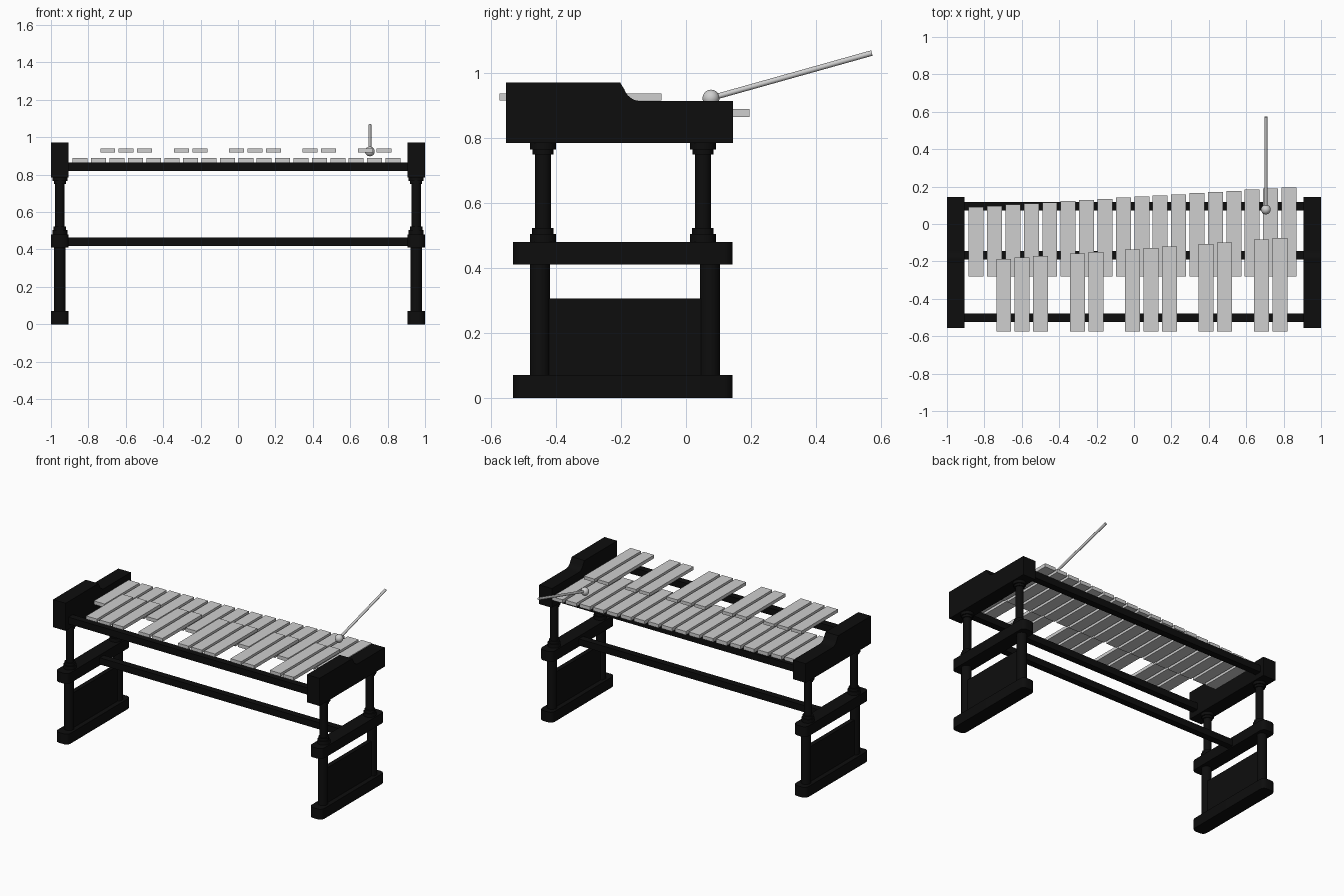
import bpy, bmesh, math
from mathutils import Vector

if "Cube" in bpy.data.objects:
    bpy.data.objects.remove(bpy.data.objects["Cube"])


def material(name, rgb):
    m = bpy.data.materials.new(name)
    m.diffuse_color = (*rgb, 1)
    m.use_nodes = True
    m.node_tree.nodes["Principled BSDF"].inputs["Base Color"].default_value = m.diffuse_color
    return m


BLACK = material("black lacquer", (0.004, 0.004, 0.004))
SILVER = material("silver metal", (0.62, 0.62, 0.62))


def finish(name, bm, mat, smooth=False):
    bmesh.ops.recalc_face_normals(bm, faces=bm.faces)
    me = bpy.data.meshes.new(name)
    bm.to_mesh(me)
    bm.free()
    me.materials.append(mat)
    ob = bpy.data.objects.new(name, me)
    bpy.context.collection.objects.link(ob)
    if smooth:
        bpy.ops.object.select_all(action='DESELECT')
        ob.select_set(True)
        bpy.context.view_layer.objects.active = ob
        bpy.ops.object.shade_smooth_by_angle(angle=math.radians(35))
    return ob


def box(name, x, y, z, mat, round_corners=0):
    """Box from (min, max) ranges, optionally with rounded upright edges."""
    bm = bmesh.new()
    bmesh.ops.create_cube(bm, size=1)
    for v in bm.verts:
        v.co = [r[0] if c < 0 else r[1] for c, r in zip(v.co, (x, y, z))]
    if round_corners:
        upright = [e for e in bm.edges
                   if abs(e.verts[0].co.z - e.verts[1].co.z) > 1e-4]
        bmesh.ops.bevel(bm, geom=upright, offset=round_corners, segments=5,
                        profile=0.5, affect='EDGES')
    return finish(name, bm, mat, round_corners > 0)


def turned(name, x, y, profile, mat, sides=24):
    """Turned post: (radius, z) profile revolved around an upright axis."""
    bm = bmesh.new()
    rings = []
    for r, z in profile:
        rings.append([bm.verts.new((x + r * math.cos(2 * math.pi * i / sides),
                                    y + r * math.sin(2 * math.pi * i / sides), z))
                      for i in range(sides)])
    for a, b in zip(rings, rings[1:]):
        for i in range(sides):
            j = (i + 1) % sides
            bm.faces.new((a[i], a[j], b[j], b[i]))
    bm.faces.new(rings[0])
    bm.faces.new(rings[-1])
    return finish(name, bm, mat, True)


# Side profile of the end blocks, with a concave step down to the back
cap = [(-0.555, 0.785), (0.145, 0.785), (0.145, 0.915)]
cap += [(-0.14 - 0.053 * math.sin(a), 0.968 - 0.053 * math.cos(a))
        for a in (math.radians(12 * i) for i in range(7))]
cap += [(-0.203, 0.972), (-0.555, 0.972)]

POST = [(0.04, 0.48), (0.04, 0.505), (0.033, 0.505), (0.033, 0.523),
        (0.025, 0.523), (0.025, 0.75), (0.032, 0.75), (0.032, 0.765),
        (0.04, 0.765), (0.04, 0.786)]

# Two mirrored end stands
for side, s in (("left", -1), ("right", 1)):
    span = sorted((s * 0.905, s * 1.0))
    cx = s * 0.9525

    bm = bmesh.new()
    face = bm.faces.new([bm.verts.new((span[0], y, z)) for y, z in cap])
    new = bmesh.ops.extrude_face_region(bm, geom=[face])["geom"]
    for v in new:
        if isinstance(v, bmesh.types.BMVert):
            v.co.x = span[1]
    finish(side + "_end_block", bm, BLACK, True)

    box(side + "_foot", span, (-0.533, 0.144), (0, 0.07), BLACK, 0.03)
    box(side + "_middle_beam", span, (-0.533, 0.144), (0.411, 0.481), BLACK, 0.03)
    box(side + "_panel", (cx - 0.015, cx + 0.015), (-0.43, 0.06), (0.06, 0.307), BLACK)
    for place, leg_y, post_y in (("front", -0.45, -0.441), ("back", 0.074, 0.052)):
        turned(f"{side}_{place}_leg", cx, leg_y, [(0.031, 0.06), (0.031, 0.42)], BLACK)
        turned(f"{side}_{place}_post", cx, post_y, POST, BLACK)

# Long rails and the lower stretcher
box("back_rail", (-0.91, 0.91), (0.071, 0.117), (0.82, 0.866), BLACK)
box("front_rail", (-0.91, 0.91), (-0.524, -0.478), (0.82, 0.866), BLACK)
box("stretcher", (-0.91, 0.91), (-0.19, -0.145), (0.418, 0.463), BLACK)

# Lower row of eighteen bars, growing longer to the right
START, STEP, HALF = -0.844, 0.0984, 0.04
for i in range(18):
    x = START + STEP * i
    box(f"lower_bar_{i + 1}", (x - HALF, x + HALF),
        (-0.282, 0.091 + 0.105 * i / 17), (0.866, 0.89), SILVER)

# Raised row of bars in groups of three and two
for k in (1, 2, 3, 5, 6, 8, 9, 10, 12, 13, 15, 16):
    x = START + STEP * (k + 0.5)
    box(f"upper_bar_{k}", (x - HALF, x + HALF),
        (-0.575, -0.187 + 0.111 * (k - 1) / 15), (0.917, 0.939), SILVER)

# Mallet resting on the bars: round head and tilted stick
head, tip = Vector((0.705, 0.077, 0.924)), Vector((0.705, 0.573, 1.063))
bm = bmesh.new()
bmesh.ops.create_uvsphere(bm, u_segments=24, v_segments=16, radius=0.026)
bmesh.ops.translate(bm, vec=head, verts=bm.verts)
finish("mallet_head", bm, SILVER, True)

axis = tip - head
bm = bmesh.new()
bmesh.ops.create_cone(bm, cap_ends=True, segments=16, radius1=0.0085,
                      radius2=0.0085, depth=axis.length)
bmesh.ops.rotate(bm, cent=(0, 0, 0), verts=bm.verts,
                 matrix=axis.to_track_quat('Z', 'Y').to_matrix())
bmesh.ops.translate(bm, vec=(head + tip) / 2, verts=bm.verts)
finish("mallet_stick", bm, SILVER, True)
